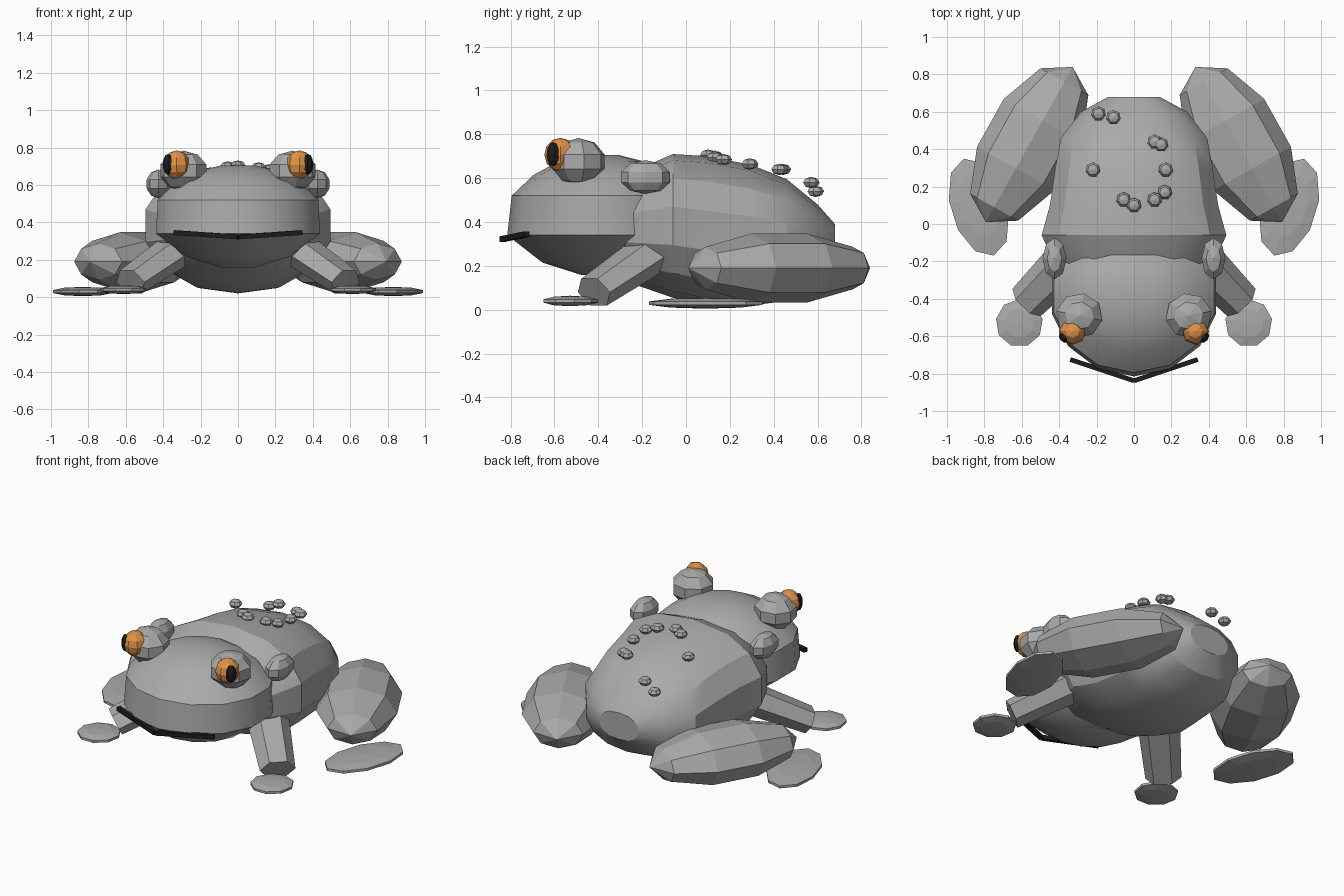
import bpy, bmesh, math
from mathutils import Matrix, Vector

if "Cube" in bpy.data.objects:
    bpy.data.objects.remove(bpy.data.objects["Cube"])


def material(name, rgb):
    m = bpy.data.materials.new(name)
    m.diffuse_color = (*rgb, 1)
    m.use_nodes = True
    m.node_tree.nodes["Principled BSDF"].inputs["Base Color"].default_value = m.diffuse_color
    return m


SKIN = material("grey_skin", (0.40, 0.40, 0.40))
ORANGE = material("orange_eye", (0.76, 0.29, 0.06))
BLACK = material("black", (0.012, 0.012, 0.014))


def finish(name, bm, mat, mirror=False, smooth=None):
    bmesh.ops.recalc_face_normals(bm, faces=bm.faces)
    me = bpy.data.meshes.new(name)
    bm.to_mesh(me)
    bm.free()
    me.materials.append(mat)
    ob = bpy.data.objects.new(name, me)
    bpy.context.collection.objects.link(ob)
    if smooth:
        bpy.ops.object.select_all(action='DESELECT')
        ob.select_set(True)
        bpy.context.view_layer.objects.active = ob
        bpy.ops.object.shade_smooth_by_angle(angle=math.radians(smooth))
    if mirror:
        ob.modifiers.new("Mirror", 'MIRROR')
    return ob


def ellipsoid(bm, loc, size, seg=8, rings=6, rot=0.0, pole='Z'):
    """Low-poly ellipsoid turned about z, with its poles on the given axis."""
    m = Matrix.Translation(loc) @ Matrix.Rotation(rot, 4, 'Z') @ Matrix.Diagonal((*size, 1))
    if pole == 'Y':
        m = m @ Matrix.Rotation(math.pi / 2, 4, 'X')
    bmesh.ops.create_uvsphere(bm, u_segments=seg, v_segments=rings, radius=1, matrix=m)


def blob(name, mat, *args, mirror=True, **kw):
    bm = bmesh.new()
    ellipsoid(bm, *args, **kw)
    return finish(name, bm, mat, mirror)


def limb(name, mat, p, q, r1, r2, seg, flat=1.0):
    """Tapered prism from p to q, mirrored; flat squeezes it vertically."""
    p, q = Vector(p), Vector(q)
    d = q - p
    m = Matrix.Translation((p + q) / 2) @ d.to_track_quat('Z', 'Y').to_matrix().to_4x4()
    m = m @ Matrix.Diagonal((1, flat, 1, 1)) @ Matrix.Rotation(math.pi / seg, 4, 'Z')
    bm = bmesh.new()
    bmesh.ops.create_cone(bm, cap_ends=True, segments=seg, radius1=r1, radius2=r2,
                          depth=d.length, matrix=m)
    return finish(name, bm, mat, True)


def loft(name, mat, rings, smooth):
    bm = bmesh.new()
    loops = [[bm.verts.new(c) for c in r] for r in rings]
    n = len(loops[0])
    for a, b in zip(loops, loops[1:]):
        for i in range(n):
            j = (i + 1) % n
            bm.faces.new((a[i], a[j], b[j], b[i]))
    bm.faces.new(loops[0])
    bm.faces.new(loops[-1])
    return finish(name, bm, mat, smooth=smooth)


def bulge(v, p=0.88):
    return math.copysign(abs(v) ** p, v)


N = 14
ANG = [2 * math.pi * i / N - math.pi / 2 for i in range(N)]

# body: cross-sections along y (y, half width, bottom, top)
BODY = [(-0.45, 0.26, 0.22, 0.50), (-0.22, 0.43, 0.11, 0.64), (-0.06, 0.505, 0.055, 0.71),
        (0.10, 0.46, 0.022, 0.70), (0.30, 0.43, 0.02, 0.66), (0.46, 0.40, 0.04, 0.595),
        (0.60, 0.29, 0.11, 0.48), (0.68, 0.14, 0.22, 0.39)]
loft("body", SKIN, [[(w * bulge(math.cos(a)), y, (b + t) / 2 + (t - b) / 2 * bulge(math.sin(a)))
                     for a in ANG] for y, w, b, t in BODY], 27)

# head: flattened rings stacked in z (z, x radius, y radius)
HEAD = [(0.158, 0.09, 0.09), (0.215, 0.28, 0.27), (0.34, 0.45, 0.43), (0.52, 0.44, 0.41),
        (0.615, 0.34, 0.31), (0.675, 0.22, 0.20), (0.705, 0.09, 0.08)]
loft("head", SKIN, [[(rx * math.cos(a), -0.385 + ry * math.sin(a), z) for a in ANG]
                    for z, rx, ry in HEAD], 32)

# mouth line
limb("mouth", BLACK, (0, -0.838, 0.322), (0.34, -0.725, 0.345), 0.018, 0.018, 4)

# eyes
blob("eye_sockets", SKIN, (0.292, -0.49, 0.675), (0.132, 0.127, 0.108), rings=5, rot=0.2)
blob("eyes", ORANGE, (0.328, -0.573, 0.707), (0.073, 0.073, 0.077))
blob("pupils", BLACK, (0.374, -0.606, 0.71), (0.024, 0.034, 0.055), rot=-0.7)

# glands behind the eyes
blob("neck_glands", SKIN, (0.425, -0.185, 0.605), (0.067, 0.117, 0.077), rings=5)

# front legs
limb("front_legs", SKIN, (0.33, -0.17, 0.25), (0.575, -0.42, 0.08), 0.125, 0.105, 6, 0.75)
blob("front_feet", SKIN, (0.613, -0.53, 0.04), (0.133, 0.135, 0.024), seg=9, rings=5)

# hind legs
blob("thighs", SKIN, (0.56, 0.425, 0.19), (0.25, 0.475, 0.165), seg=8, rings=5, rot=0.51, pole='Y')
blob("hind_feet", SKIN, (0.83, 0.09, 0.03), (0.157, 0.285, 0.025), seg=10, rings=5, rot=-0.3)

# warts on the back (x, y, z)
WARTS = [(-0.19, 0.59, 0.54), (-0.11, 0.57, 0.58), (0.11, 0.44, 0.64), (0.145, 0.425, 0.64),
         (0.17, 0.29, 0.665), (-0.22, 0.29, 0.66), (0.165, 0.17, 0.685), (0.11, 0.13, 0.695),
         (0.0, 0.10, 0.705), (-0.055, 0.13, 0.70)]
bm = bmesh.new()
for w in WARTS:
    ellipsoid(bm, w, (0.04, 0.04, 0.026), seg=7, rings=4)
finish("back_warts", bm, SKIN)
